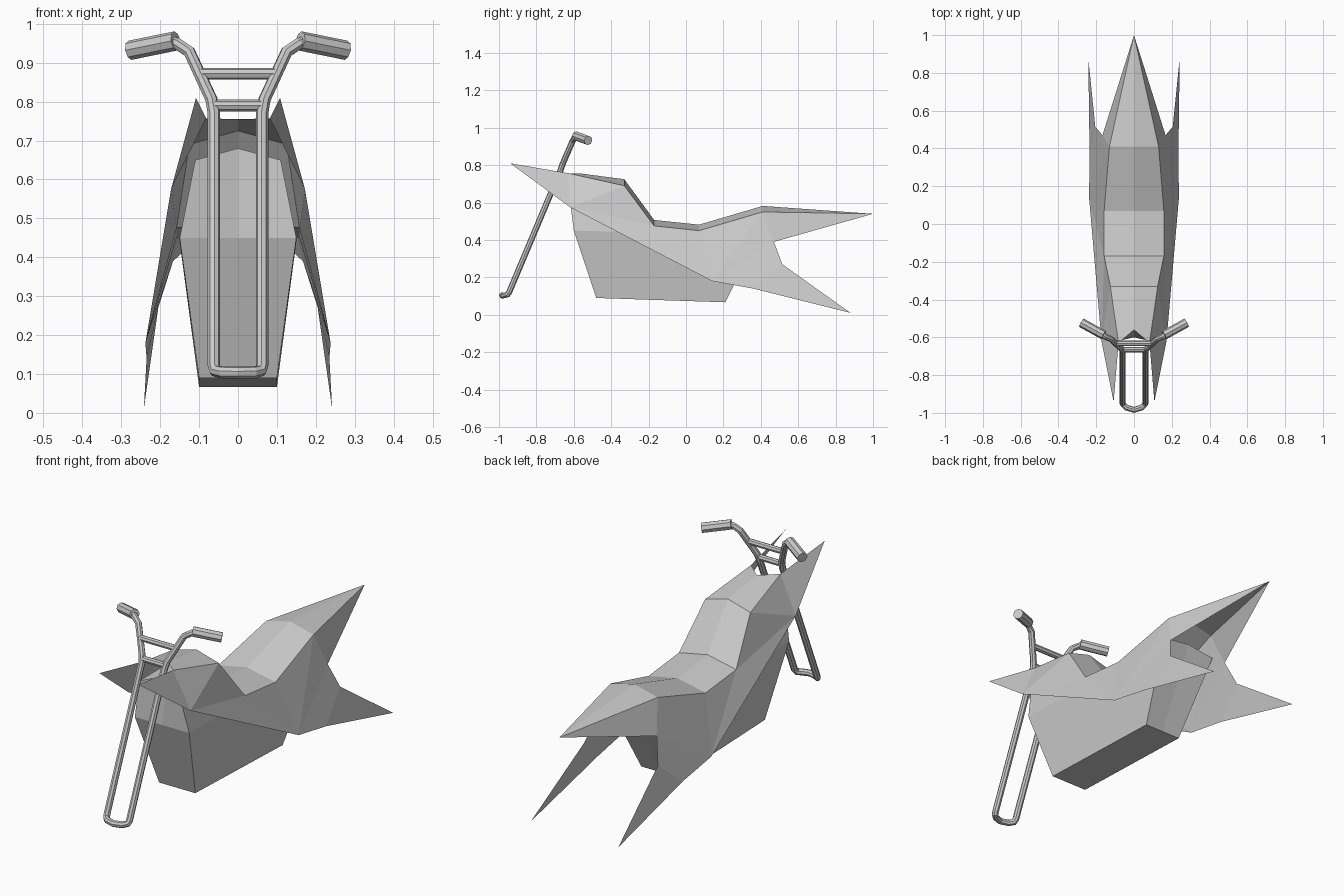
import bpy

if "Cube" in bpy.data.objects:
    bpy.data.objects.remove(bpy.data.objects["Cube"])


def half_mesh(name, pts, faces):
    """Build the +x half from named points, then mirror it."""
    keys = list(pts)
    me = bpy.data.meshes.new(name)
    me.from_pydata([pts[k] for k in keys], [],
                   [[keys.index(k) for k in f.split()] for f in faces])
    ob = bpy.data.objects.new(name, me)
    bpy.context.collection.objects.link(ob)
    mod = ob.modifiers.new("mirror", 'MIRROR')
    mod.merge_threshold = 0.002
    return ob


def tube(name, path, radius):
    """Eight-sided capped tube along a polyline."""
    cu = bpy.data.curves.new(name, 'CURVE')
    cu.dimensions = '3D'
    cu.bevel_depth = radius
    cu.bevel_resolution = 2
    cu.use_fill_caps = True
    sp = cu.splines.new('POLY')
    sp.points.add(len(path) - 1)
    for p, co in zip(sp.points, path):
        p.co = (*co, 1)
    sp.use_smooth = False
    tmp = bpy.data.objects.new(name + "_path", cu)
    bpy.context.collection.objects.link(tmp)
    deps = bpy.context.evaluated_depsgraph_get()
    me = bpy.data.meshes.new_from_object(tmp.evaluated_get(deps))
    bpy.data.objects.remove(tmp)
    for f in me.polygons:
        f.use_smooth = False
    ob = bpy.data.objects.new(name, me)
    bpy.context.collection.objects.link(ob)
    return ob


def flip(path):
    return [(-x, y, z) for x, y, z in path]


# Body shell: c = centre ridge, u = upper edge, l = lower edge, i = tail cut-out
shell = {
    'nose': (.108, -.94, .81), 'tail': (0, 1, .54), 'fin': (.242, .88, .01),
    'c2': (0, -.56, .755), 'c3': (0, -.33, .725), 'c4': (0, -.17, .507),
    'c5': (0, .07, .482), 'c6': (0, .41, .582),
    'u2': (.082, -.63, .757), 'u3': (.125, -.33, .69), 'u4': (.158, -.17, .475),
    'u5': (.158, .07, .45), 'u6': (.13, .41, .55),
    'l2': (.172, -.62, .575), 'l4': (.238, .14, .18), 'l5': (.235, .36, .14),
    'i1': (.205, .515, .27), 'i2': (.167, .47, .39),
}
top = [f"c{i} u{i} u{i+1} c{i+1}" for i in range(2, 6)] + ["c6 u6 tail"]
side = ["nose l2 u2", "l2 u3 u2", "l2 u4 u3", "l2 l4 u4", "l4 u5 u4",
        "l4 u6 u5", "l4 i2 u6", "l4 l5 i1 i2", "l5 fin i1", "i2 tail u6"]
half_mesh("body_shell", shell, top + side)

# Lower engine tub tucked under the shell
tub = {
    'b0': (0, -.48, .09), 'b': (.1, -.48, .09),
    'm0': (0, -.6, .45), 'm': (.15, -.6, .45),
    'u': (.11, -.625, .65), 'c': (0, -.56, .68),
    'ku': (.11, -.33, .65), 'kc': (0, -.33, .68),
    's': (.15, -.18, .44), 's0': (0, -.18, .46),
    'rb0': (0, .21, .067), 'rb': (.1, .21, .067),
    'r0': (0, .4, .46), 'r': (.15, .4, .44),
}
half_mesh("engine_tub", tub, [
    "b0 b m m0", "m0 m u c", "b rb r s m", "m s ku u", "c u ku kc",
    "kc ku s s0", "s0 s r r0", "rb rb0 r0 r", "b0 rb0 rb b"])

# Fork loop and handlebar as one continuous tube
right = [(.172, -.58, .953), (.155, -.595, .948), (.125, -.607, .928),
         (.068, -.66, .805), (.062, -.672, .77), (.062, -.945, .122),
         (.058, -.955, .108), (.04, -.972, .104)]
tube("fork_and_handlebar", right + [(0, -.984, .104)] + flip(right)[::-1], .016)

# Crossbars
for name, w, y, z in (("lower_crossbar", .066, -.665, .79),
                      ("upper_crossbar", .098, -.632, .872)):
    tube(name, [(-w, y, z), (w, y, z)], .015)

# Hand grips
grip = [(.16, -.588, .956), (.278, -.523, .932)]
tube("right_grip", grip, .025)
tube("left_grip", flip(grip), .025)
